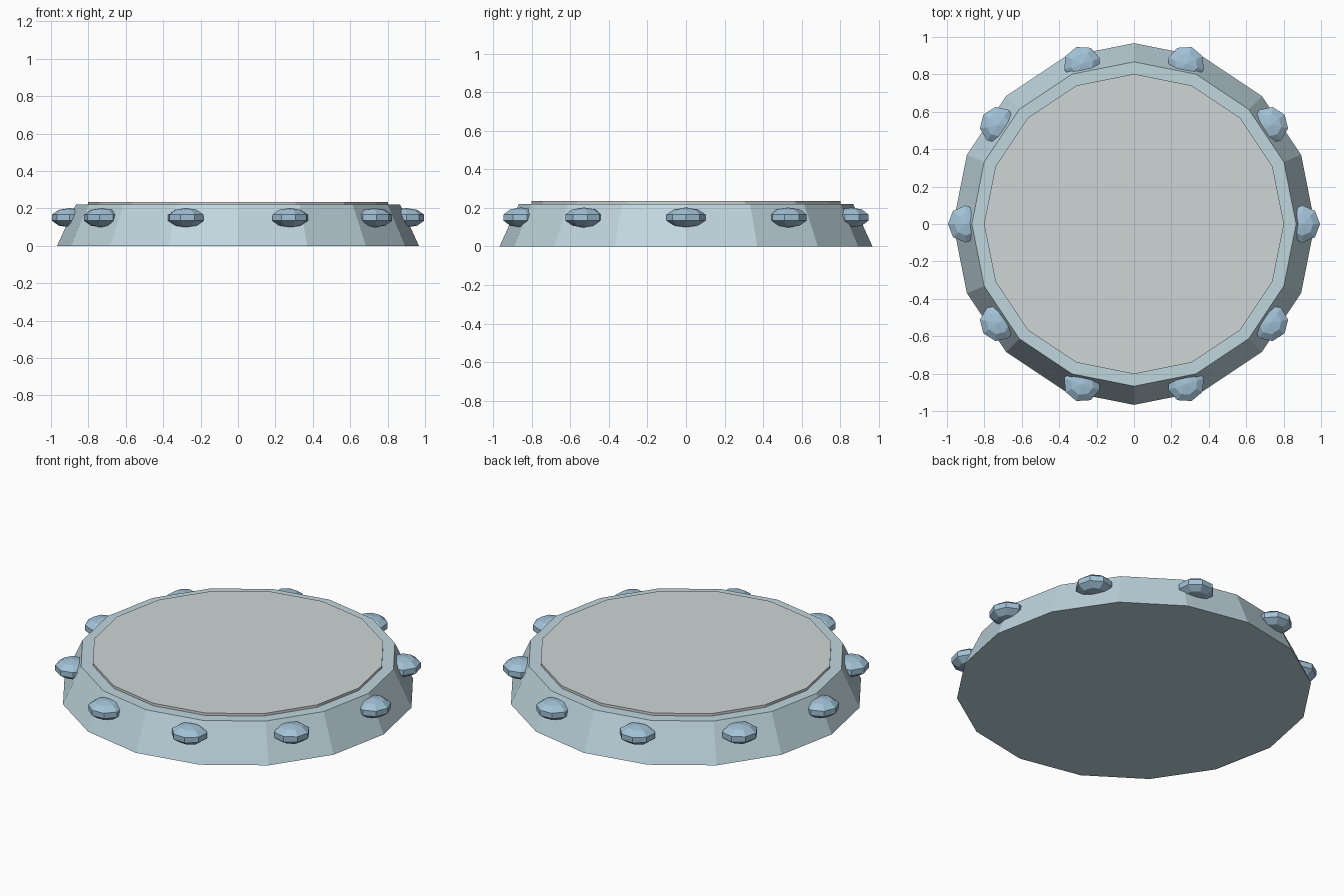
import bpy
from math import cos, sin, tau

if "Cube" in bpy.data.objects:
    bpy.data.objects.remove(bpy.data.objects["Cube"])


def paint(obj, name, color):
    mat = bpy.data.materials.get(name) or bpy.data.materials.new(name)
    mat.diffuse_color = (*color, 1)
    mat.use_nodes = True
    mat.node_tree.nodes["Principled BSDF"].inputs["Base Color"].default_value = mat.diffuse_color
    obj.data.materials.append(mat)


def frustum(name, r_low, r_high, z_low, z_high):
    bpy.ops.mesh.primitive_cone_add(vertices=16, radius1=r_low, radius2=r_high,
                                    depth=z_high - z_low,
                                    location=(0, 0, (z_low + z_high) / 2))
    obj = bpy.context.object
    obj.name = name
    return obj


# Tapered sixteen-sided base
base = frustum("base", 0.967, 0.867, 0, 0.22)
paint(base, "pale_blue", (0.52, 0.67, 0.73))

# Thin plate on top
plate = frustum("top_plate", 0.802, 0.802, 0.205, 0.235)
paint(plate, "pale_grey", (0.62, 0.66, 0.67))

# Ring of flattened studs around the sloping wall
for i in range(10):
    a = tau * i / 10
    bpy.ops.mesh.primitive_uv_sphere_add(segments=8, ring_count=5, radius=1,
                                         location=(0.9 * cos(a), 0.9 * sin(a), 0.15),
                                         rotation=(0, 0, a))
    stud = bpy.context.object
    stud.name = f"stud_{i + 1}"
    stud.scale = (0.1, 0.105, 0.052)
    paint(stud, "blue", (0.36, 0.54, 0.68))
